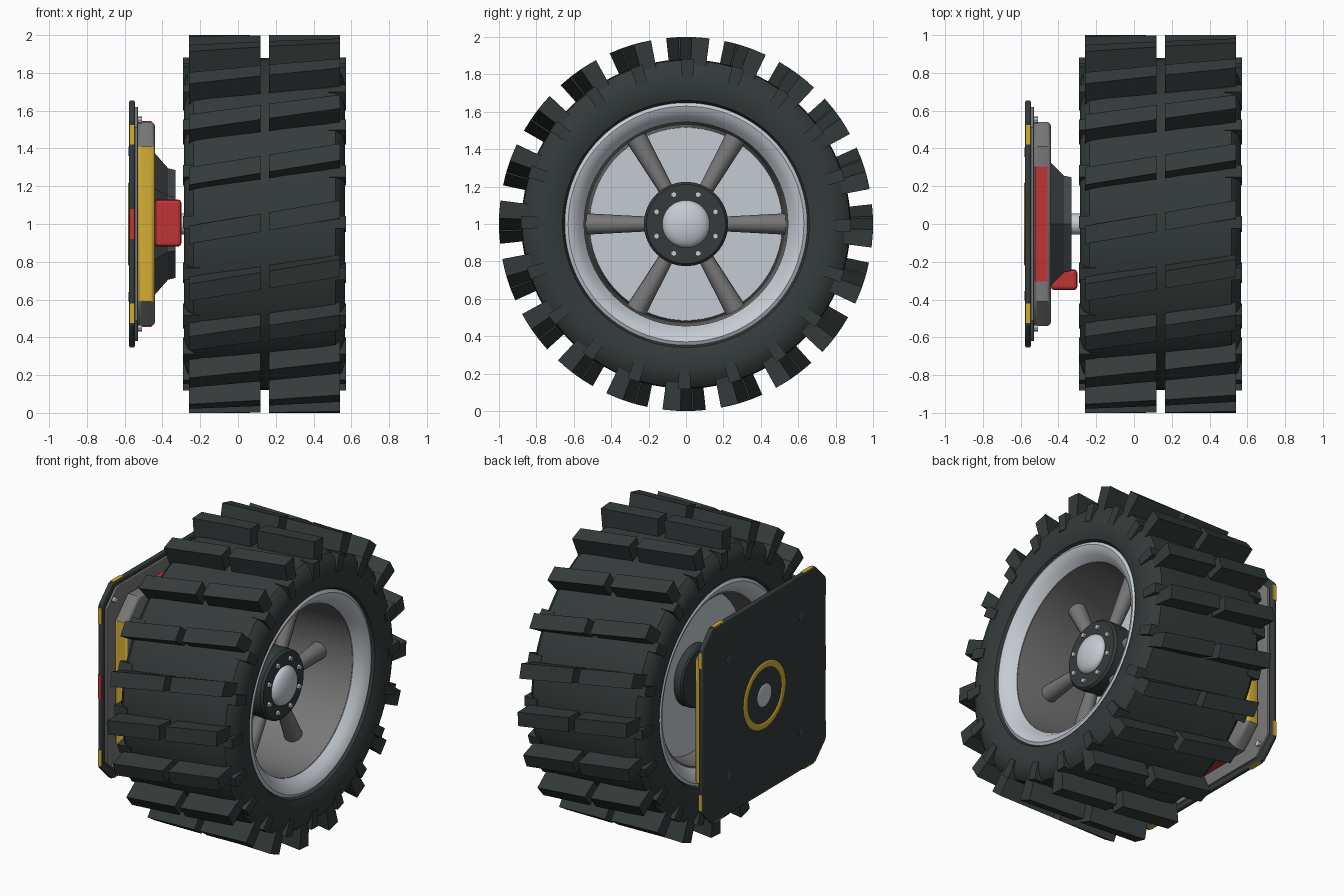
import bpy, bmesh, math
from mathutils import Matrix, Vector

cube = bpy.data.objects.get("Cube")
if cube:
    bpy.data.objects.remove(cube, do_unlink=True)


def material(name, r, g, b):
    m = bpy.data.materials.new(name)
    m.diffuse_color = (r, g, b, 1)
    m.use_nodes = True
    m.node_tree.nodes["Principled BSDF"].inputs["Base Color"].default_value = (r, g, b, 1)
    return m


RUBBER = material("dark rubber", .034, .044, .043)
SILVER = material("light metal", .56, .6, .65)
GREY = material("mid grey metal", .19, .185, .185)
CHARCOAL = material("charcoal", .06, .066, .07)
YELLOW = material("yellow paint", .65, .42, .035)
RED = material("red paint", .52, .035, .035)

AXIS = Vector((0, 0, 1))   # wheel axle height
MID = .14                  # middle of the tyre along x
TO_X = Matrix.Rotation(math.pi / 2, 4, 'Y')


def finish(name, bm, mat, smooth=None):
    bmesh.ops.recalc_face_normals(bm, faces=bm.faces)
    mesh = bpy.data.meshes.new(name)
    bm.to_mesh(mesh)
    bm.free()
    mesh.materials.append(mat)
    ob = bpy.data.objects.new(name, mesh)
    bpy.context.collection.objects.link(ob)
    if smooth:
        bpy.ops.object.select_all(action='DESELECT')
        ob.select_set(True)
        bpy.context.view_layer.objects.active = ob
        bpy.ops.object.shade_smooth_by_angle(angle=math.radians(smooth))
    return ob


def lathe(name, profile, mat, closed=False, steps=96, smooth=35):
    """Turn (x, radius) points around the axle."""
    bm = bmesh.new()
    vs = [bm.verts.new((x, 0, 1 + r)) for x, r in profile]
    pairs = list(zip(vs, vs[1:])) + ([(vs[-1], vs[0])] if closed else [])
    edges = [bm.edges.new(p) for p in pairs]
    bmesh.ops.spin(bm, geom=vs + edges, cent=AXIS, axis=(1, 0, 0),
                   angle=2 * math.pi, steps=steps)
    bmesh.ops.remove_doubles(bm, verts=bm.verts, dist=.0001)
    return finish(name, bm, mat, smooth)


def polar(x, r, a):
    return Vector((x, r * math.cos(a), 1 + r * math.sin(a)))


def add_cone(bm, p, q, r1, r2, sides):
    d = q - p
    m = Matrix.Translation((p + q) / 2) @ d.to_track_quat('Z', 'Y').to_matrix().to_4x4()
    bmesh.ops.create_cone(bm, cap_ends=True, segments=sides, radius1=r1,
                          radius2=r2, depth=d.length, matrix=m)


def box(name, lo, hi, mat, bevel=0):
    lo, hi = Vector(lo), Vector(hi)
    bm = bmesh.new()
    m = Matrix.Translation((lo + hi) / 2) @ Matrix.Diagonal((*(hi - lo), 1))
    bmesh.ops.create_cube(bm, size=1, matrix=m)
    if bevel:
        bmesh.ops.bevel(bm, geom=bm.edges[:], offset=bevel, segments=2,
                        profile=.5, affect='EDGES')
    return finish(name, bm, mat)


def cut_square(name, x1, x2, half, cut, mat, bevel):
    """Square slab across the axle with its four corners cut off."""
    k = half - cut
    ring = [(half, -k), (half, k), (k, half), (-k, half),
            (-half, k), (-half, -k), (-k, -half), (k, -half)]
    bm = bmesh.new()
    face = bm.faces.new([bm.verts.new((x1, y, 1 + z)) for y, z in ring])
    out = bmesh.ops.extrude_face_region(bm, geom=[face])
    bmesh.ops.translate(bm, vec=(x2 - x1, 0, 0),
                        verts=[v for v in out['geom'] if isinstance(v, bmesh.types.BMVert)])
    rim = [e for e in bm.edges if abs(e.verts[0].co.x - e.verts[1].co.x) < .001]
    bmesh.ops.bevel(bm, geom=rim, offset=bevel, segments=3, profile=.5, affect='EDGES')
    return finish(name, bm, mat, 40)


# Tyre carcass, mirrored profile
half = [(.30, .88), (.375, .875), (.41, .84), (.427, .78), (.425, .71), (.405, .66), (.36, .635)]
profile = [(MID + x, r) for x, r in half] + [(MID - x, r) for x, r in reversed(half)]
lathe("tyre", profile, RUBBER, closed=True)

# Tread lugs: two rows of slanted blocks, plus shoulder ribs
COUNT = 20
SLANT = .17
bm_lug, bm_rib = bmesh.new(), bmesh.new()


def wedge(bm, x1, x2, r1, r2, a, slant, w):
    m = {}
    for i, x in enumerate((x1, x2)):
        for j, r in enumerate((r1, r2)):
            for k, s in enumerate((-w, w)):
                m[i, j, k] = bm.verts.new(polar(x, r, a + s - slant * (x - MID)))
    for axis in range(3):
        for side in (0, 1):
            loop = []
            for u, v in ((0, 0), (0, 1), (1, 1), (1, 0)):
                key = [u, v]
                key.insert(axis, side)
                loop.append(m[tuple(key)])
            bm.faces.new(loop)


for i in range(COUNT):
    a = math.pi / 2 - .01 + i * 2 * math.pi / COUNT
    wedge(bm_lug, -.26, .12, .84, 1, a, SLANT, .048)
    wedge(bm_lug, .165, .54, .84, 1, a, SLANT, .048)
    for s in (-1, 1):
        wedge(bm_rib, MID + s * .34, MID + s * .432, .77, .882, a, 0, .038)
finish("tread_lugs", bm_lug, RUBBER)
finish("shoulder_ribs", bm_rib, RUBBER)

# Rim: lips, barrel and closing disc
lip = [(.35, .65), (.39, .648), (.4, .63), (.39, .605), (.365, .575), (.325, .545), (.3, .56)]
lathe("outer_rim_lip", [(MID + x, r) for x, r in lip], SILVER, closed=True)
lathe("inner_rim_lip", [(MID - x, r) for x, r in lip], SILVER, closed=True)
lathe("rim_barrel", [(.46, .545), (-.04, .515), (-.19, .54), (-.19, .57), (.46, .57)],
      GREY, closed=True)
lathe("rim_disc", [(-.03, 0), (-.03, .54), (-.05, .54), (-.05, 0)], SILVER)

# Spokes
bm = bmesh.new()
for i in range(6):
    a = i * math.pi / 3
    add_cone(bm, polar(.25, .14, a), polar(.22, .55, a), .036, .058, 12)
finish("spokes", bm, GREY, 40)

# Hub
lathe("hub_barrel", [(-.04, .12), (.22, .12)], GREY)
lathe("hub_flange", [(.19, 0), (.19, .215), (.2, .225), (.32, .225), (.335, .212),
                     (.335, 0)], RUBBER)
dome = [(.335 + .055 * math.sin(t * math.pi / 16), .127 * math.cos(t * math.pi / 16))
        for t in range(9)]
lathe("hub_cap", dome, SILVER, steps=48)
bm = bmesh.new()
for i in range(8):
    a = (i + .5) * math.pi / 4
    add_cone(bm, polar(.325, .17, a), polar(.35, .17, a), .016, .016, 6)
finish("hub_bolts", bm, SILVER)

# Axle
lathe("axle", [(-.36, .055), (-.09, .055)], SILVER, steps=32)
lathe("axle_collar", [(-.045, .2), (-.1, .2), (-.11, .19), (-.11, .05)], RUBBER, steps=48)

# Mounting plate and motor housing
cut_square("mount_plate", -.577, -.545, .65, .11, RUBBER, .01)
cut_square("mount_backing", -.547, -.53, .62, .11, GREY, .004)
housing = cut_square("motor_housing", -.532, -.44, .54, .13, GREY, .02)
housing.data.materials.append(YELLOW)
for f in housing.data.polygons:
    if abs(f.center.y) > .52 and abs(f.normal.y) > .3 and abs(f.center.z - 1) < .1:
        f.material_index = 1
bm = bmesh.new()
turn = Matrix.Rotation(math.pi / 2, 4, 'Z')
for x1, x2, r1, r2 in ((-.445, -.37, .38, .295), (-.37, -.33, .295, .285)):
    bmesh.ops.create_cone(bm, cap_ends=True, segments=6, radius1=r1, radius2=r2, depth=x2 - x1,
                          matrix=Matrix.Translation(((x1 + x2) / 2, 0, 1)) @ TO_X @ turn)
finish("motor_cone", bm, CHARCOAL)
box("connector_box", (-.44, -.35, .88), (-.3, -.24, 1.13), RED, .018)

# Coloured panels on the housing and the plate edges
box("red_edge_mark", (-.575, -.653, .92), (-.548, -.645, 1.08), RED)
for s, side in ((-1, "low"), (1, "high")):
    y = sorted((s * .535, s * .544))
    box("red_panel_" + side, (-.525, -.305, 1 + y[0]), (-.458, .305, 1 + y[1]), RED)
    e = sorted((s * .645, s * .653))
    for t in (-1, 1):
        k = sorted((t * .42, t * .525))
        tag = side + ("_a" if t < 0 else "_b")
        box("side_edge_mark_" + tag, (-.575, e[0], 1 + k[0]), (-.548, e[1], 1 + k[1]), YELLOW)
        box("end_edge_mark_" + tag, (-.575, k[0], 1 + e[0]), (-.548, k[1], 1 + e[1]), YELLOW)

# Bolts on both sides of the plate
bm_in, bm_out = bmesh.new(), bmesh.new()
for y in (-1, 1):
    for z in (-1, 1):
        p = Vector((0, y * .55, 1 + z * .55))
        add_cone(bm_in, p + Vector((-.535, 0, 0)), p + Vector((-.508, 0, 0)), .018, .018, 8)
        p = Vector((0, y * .38, 1 + z * .385))
        add_cone(bm_out, p + Vector((-.57, 0, 0)), p + Vector((-.581, 0, 0)), .026, .026, 12)
finish("plate_bolts", bm_in, SILVER)
finish("back_bolts", bm_out, CHARCOAL)

# Ring and axle end on the back of the plate
arc = [(-.573 - .01 * math.sin(t * math.pi / 6), .2 + .024 * math.cos(t * math.pi / 6))
       for t in range(7)]
lathe("back_ring", arc, YELLOW, steps=64, smooth=60)
end = [(-.575 - .008 * math.sin(t * math.pi / 12), .075 * math.cos(t * math.pi / 12))
       for t in range(7)]
lathe("axle_end", end, SILVER, steps=32)
